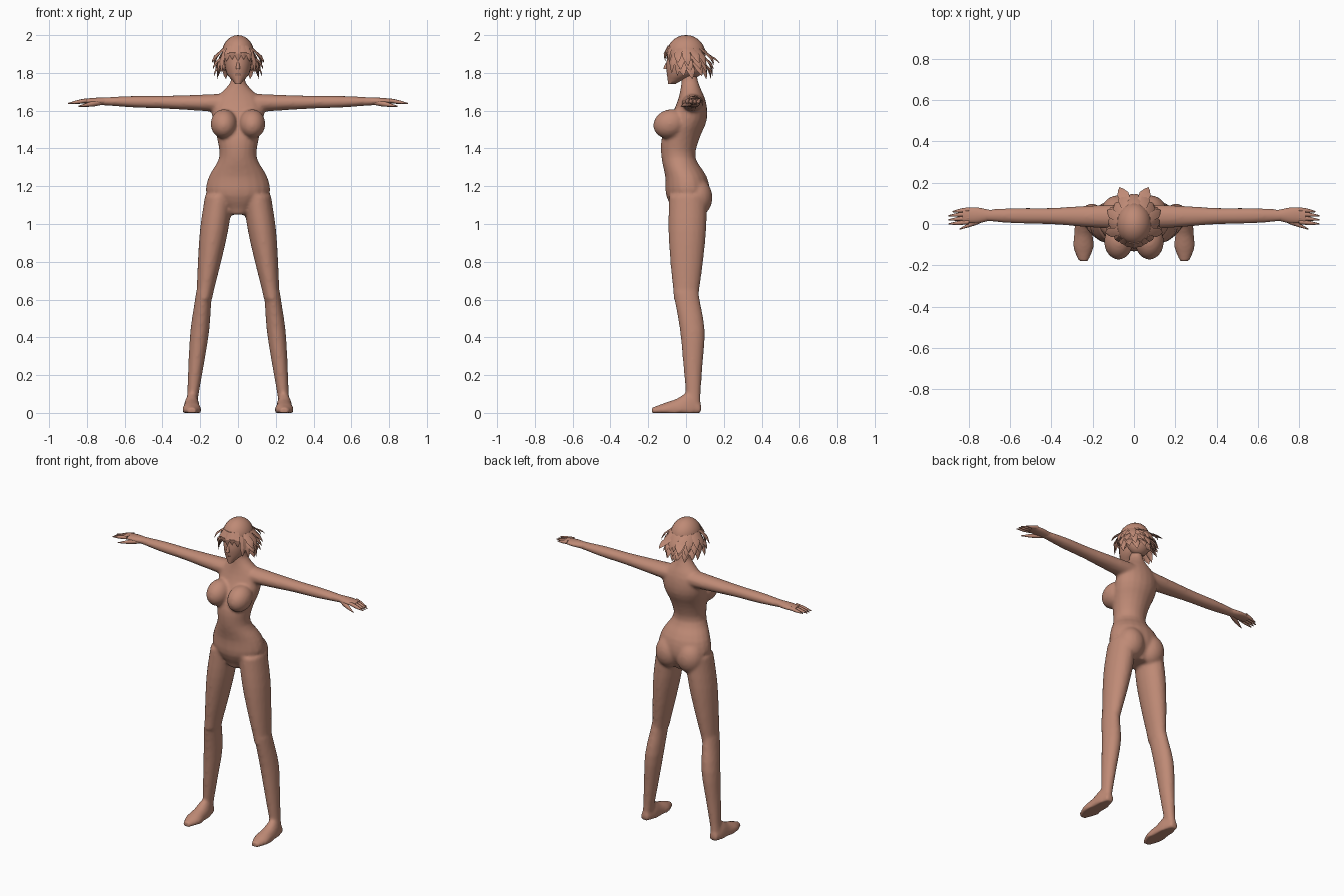
import bpy, bmesh, math
from math import sin, cos, pi
from mathutils import Vector, Matrix

default_cube = bpy.data.objects.get("Cube")
if default_cube:
    bpy.data.objects.remove(default_cube)

clay = bpy.data.materials.new("warm_clay")
clay.use_nodes = True
clay.diffuse_color = (0.52, 0.255, 0.18, 1)
shader = clay.node_tree.nodes["Principled BSDF"]
shader.inputs["Base Color"].default_value = clay.diffuse_color

LEFT_AND_RIGHT = (1, -1)


def sample(values, t):
    """Smooth curve through evenly spaced values, with t running from start to end."""
    last = len(values) - 1
    if last == 0:
        return values[0]
    i = min(int(t * last), last - 1)
    f = t * last - i
    before, a, b, after = (values[min(max(k, 0), last)] for k in range(i - 1, i + 3))
    slope_a, slope_b = (b - before) / 2, (after - a) / 2
    rise = b - a
    return a + f * (slope_a + f * (3 * rise - 2 * slope_a - slope_b
                                   + f * (slope_a + slope_b - 2 * rise)))


def bridge(bm, rows):
    """Skin a stack of vertex rings and cap both ends."""
    for lower, upper in zip(rows, rows[1:]):
        count = len(lower)
        for i in range(count):
            j = (i + 1) % count
            bm.faces.new((lower[i], lower[j], upper[j], upper[i]))
    bm.faces.new(rows[0])
    bm.faces.new(rows[-1])


def limb(bm, start, end, wide, deep, shift=(0,), side=1, sides=20, grounded=False):
    """Tube of ellipses along a line; shift moves the rings in depth."""
    start, end = Vector(start), Vector(end)
    span = end - start
    main = max(range(3), key=lambda k: abs(span[k]))
    across, along = [k for k in range(3) if k != main]
    steps = 3 * max(len(wide) - 1, len(deep) - 1, 1)
    rows = []
    for step in range(steps + 1):
        t = step / steps
        centre = start.lerp(end, t)
        centre.y += sample(shift, t)
        row = []
        for i in range(sides):
            angle = 2 * pi * i / sides
            point = centre.copy()
            point[across] += sample(wide, t) * cos(angle)
            point[along] += sample(deep, t) * sin(angle)
            point.x *= side
            if grounded:
                point.z = max(point.z, 0)
            row.append(bm.verts.new(point))
        rows.append(row)
    bridge(bm, rows)


def ball(bm, centre, radii, tilt=0):
    place = (Matrix.Translation(centre) @ Matrix.Rotation(tilt, 4, "X")
             @ Matrix.Diagonal((*radii, 1)))
    made = bmesh.ops.create_uvsphere(bm, u_segments=20, v_segments=14, radius=1, matrix=place)
    return made["verts"]


def lock(bm, root, tip, width):
    """Flat pointed lock of hair that bows outward."""
    root, tip = Vector(root), Vector(tip)
    out = Vector((root.x, root.y, 0)).normalized()
    across = Vector((-out.y, out.x, 0)) * width
    thick = out * width * 0.3
    rows = []
    for t, scale in ((0, 0.8), (0.5, 1), (0.8, 0.5), (1, 0.03)):
        centre = root.lerp(tip, t) + out * sin(pi * t) * 0.012
        corners = (across, thick, -across, -thick)
        rows.append([bm.verts.new(centre + corner * scale) for corner in corners])
    bridge(bm, rows)


def finish(bm, name, sharp_angle=60):
    bmesh.ops.recalc_face_normals(bm, faces=bm.faces)
    mesh = bpy.data.meshes.new(name)
    bm.to_mesh(mesh)
    bm.free()
    mesh.materials.append(clay)
    part = bpy.data.objects.new(name, mesh)
    bpy.context.collection.objects.link(part)
    bpy.ops.object.select_all(action="DESELECT")
    part.select_set(True)
    bpy.context.view_layer.objects.active = part
    bpy.ops.object.shade_smooth_by_angle(angle=math.radians(sharp_angle))
    return part


# Body: torso and neck, then chest, hips, legs, feet and arms on both sides
bm = bmesh.new()
limb(bm, (0, 0, 1.05), (0, 0, 1.85),
     wide=(.06, .165, .155, .1, .11, .135, .13, .04, .04),
     deep=(.07, .115, .11, .09, .1, .1, .075, .045, .045),
     shift=(.01, .01, 0, -.04, -.03, .01, .03, .02, .01))
for side in LEFT_AND_RIGHT:
    ball(bm, (side * .075, -.085, 1.53), (.07, .09, .076), tilt=.35)
    ball(bm, (side * .075, .06, 1.14), (.085, .08, .1))
    # Thigh
    limb(bm, (.1, .01, 1.15), (.18, 0, .6), side=side,
         wide=(.075, .075, .06, .042), deep=(.1, .1, .085, .065))
    # Shin
    limb(bm, (.18, 0, .64), (.245, .04, .04), side=side,
         wide=(.042, .05, .04, .028), deep=(.066, .066, .05, .036), shift=(0, .02, .01, 0))
    # Foot
    limb(bm, (.245, .08, .02), (.245, -.18, .01), side=side, grounded=True,
         wide=(.025, .04, .045, .05, .025), deep=(.03, .09, .06, .04, .02))
    # Arm
    limb(bm, (.06, .035, 1.64), (.74, .042, 1.65), side=side,
         wide=(.06, .052, .04, .038, .028), deep=(.05, .041, .034, .03, .02))
body = finish(bm, "body", sharp_angle=180)
fuse = body.modifiers.new("fuse", "REMESH")
fuse.mode = "VOXEL"
fuse.voxel_size = 0.009
fuse.use_smooth_shade = True
soften = body.modifiers.new("soften", "SMOOTH")
soften.factor = 0.5
soften.iterations = 7

# Hands: palm, four tapered fingers and a thumb
for side, name in zip(LEFT_AND_RIGHT, ("left_hand", "right_hand")):
    bm = bmesh.new()
    limb(bm, (.69, .042, 1.65), (.83, .042, 1.65), side=side,
         wide=(.025, .038, .035), deep=(.02, .018, .012))
    finger = (.011, .01, .003)
    for k in range(4):
        reach = .9 - .02 * (k == 0)
        limb(bm, (.8, .07 - .02 * k, 1.654), (reach, .06 - .02 * k, 1.638),
             side=side, sides=8, wide=finger, deep=finger)
    thumb = (.014, .015, .01, .003)
    limb(bm, (.72, .03, 1.645), (.845, -.025, 1.623), side=side, sides=8,
         wide=thumb, deep=thumb)
    finish(bm, name)

# Head: tapered jaw and skull, nose, lips and ears
bm = bmesh.new()
limb(bm, (0, 0, 1.742), (0, 0, 1.97),
     wide=(.015, .055, .07, .075, .072, .045),
     deep=(.02, .07, .095, .1, .095, .06),
     shift=(-.075, -.03, -.01, 0, 0, 0))
limb(bm, (0, -.09, 1.87), (0, -.105, 1.82), sides=8,
     wide=(.006, .009, .012), deep=(.006, .014, .015))
ball(bm, (0, -.09, 1.79), (.02, .012, .008))
for side in LEFT_AND_RIGHT:
    ball(bm, (side * .073, 0, 1.84), (.01, .018, .028))
finish(bm, "head")

# Hair volume: open cap over the skull and a fuller nape
bm = bmesh.new()
cap = ball(bm, (0, 0, 1.9), (.086, .103, .1))
below_brow = [v for v in cap if v.co.z < 1.87]
bmesh.ops.delete(bm, geom=below_brow, context="VERTS")
ball(bm, (0, .04, 1.86), (.08, .065, .085))
finish(bm, "hair_cap")

# Hair locks: fringe, layered sides and back, long pieces beside the face
bm = bmesh.new()
for k in range(-2, 3):
    x = .028 * k
    y = -.1 * cos(x / .09)
    lock(bm, (x * .7, y * .92, 1.945), (x * 1.1, y * 1.08, 1.86 + .01 * (k % 2)), .02)
for layer in range(3):
    top = 1.93 - .035 * layer
    for k in range(6):
        angle = math.radians(20 * k + 5 * layer - 22)
        flick = .008 * (-1) ** k
        reach = .135 + flick - .008 * layer
        tip_angle = angle + .12
        for side in LEFT_AND_RIGHT:
            root = (side * .078 * cos(angle), .09 * sin(angle), top)
            tip = (side * reach * cos(tip_angle), (reach + .02) * sin(tip_angle),
                   top - .085 + flick)
            lock(bm, root, tip, .023)
for side in LEFT_AND_RIGHT:
    lock(bm, (side * .07, -.055, 1.92), (side * .085, -.075, 1.8), .02)
    lock(bm, (side * .077, -.03, 1.91), (side * .105, -.045, 1.785), .02)
    lock(bm, (side * .03, .09, 1.91), (side * .07, .178, 1.85), .028)
finish(bm, "hair_locks", sharp_angle=30)
